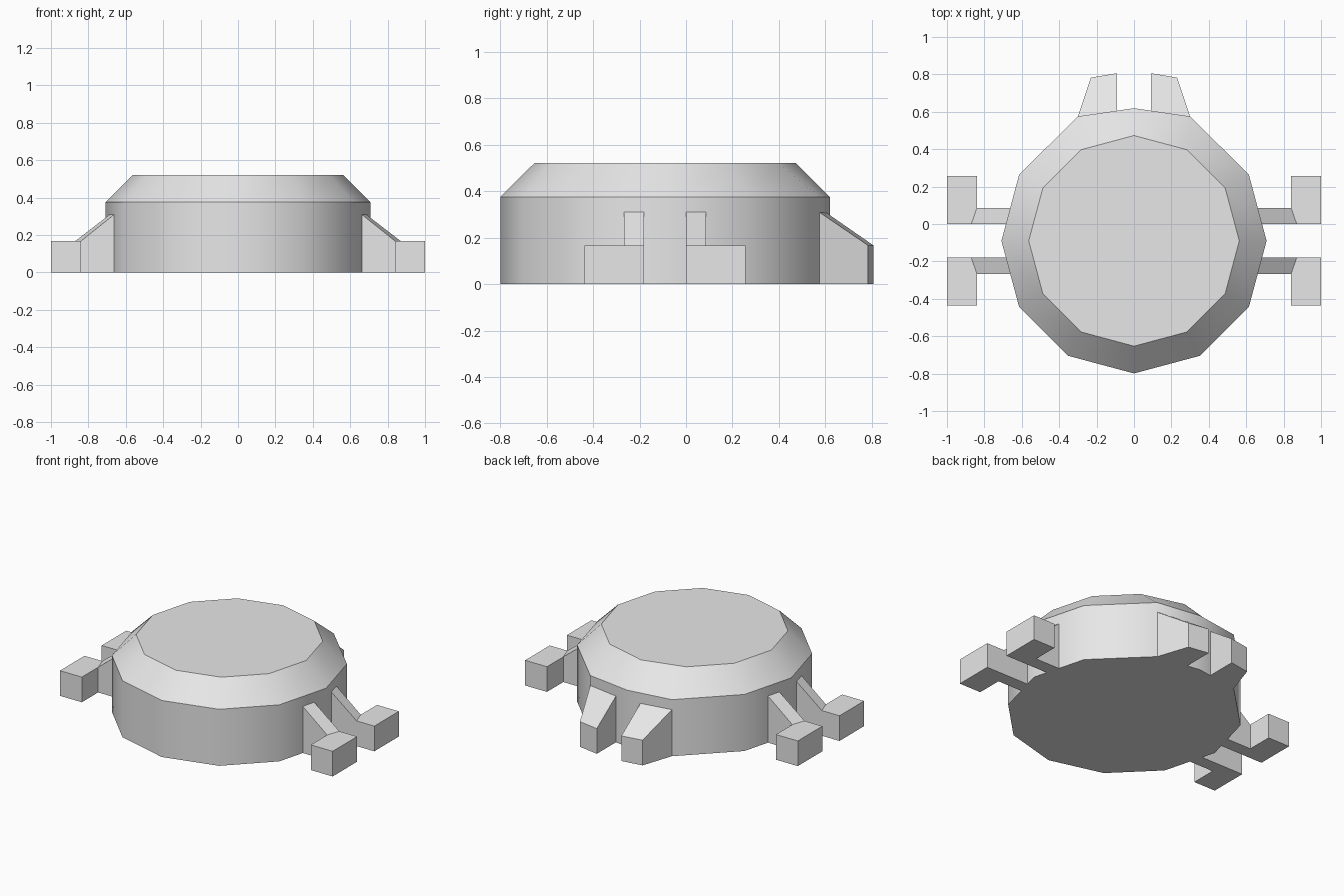
import bpy
import math

cube = bpy.data.objects.get("Cube")
if cube:
    bpy.data.objects.remove(cube, do_unlink=True)

grey = bpy.data.materials.new("light grey")
grey.use_nodes = True
grey.diffuse_color = (0.8, 0.8, 0.8, 1)
grey.node_tree.nodes["Principled BSDF"].inputs["Base Color"].default_value = (0.8, 0.8, 0.8, 1)

CENTRE_Y = -0.09


def loft(name, rings):
    """Closed solid from stacked rings listed anticlockwise, bottom first."""
    n = len(rings[0])
    verts = [p for ring in rings for p in ring]
    faces = [list(range(n))[::-1], list(range(len(verts) - n, len(verts)))]
    for r in range(len(rings) - 1):
        for i in range(n):
            j = (i + 1) % n
            faces.append([r * n + i, r * n + j, (r + 1) * n + j, (r + 1) * n + i])
    mesh = bpy.data.meshes.new(name)
    mesh.from_pydata(verts, [], faces)
    mesh.materials.append(grey)
    obj = bpy.data.objects.new(name, mesh)
    bpy.context.collection.objects.link(obj)
    return obj


def prism(name, outline, heights, sx=1, sy=1):
    """Upright prism with a height per corner, optionally mirrored in x or y."""
    pts = [(x * sx, CENTRE_Y + (y - CENTRE_Y) * sy, h) for (x, y), h in zip(outline, heights)]
    if sx * sy < 0:
        pts.reverse()
    return loft(name, [[(x, y, 0) for x, y, h in pts], pts])


def ring(radius, z, pinch=False):
    """Twelve-sided ring; the pinched one draws two rear corners to the legs."""
    pts = []
    for i in range(12):
        a = math.radians(30 * i)
        x, y = radius * math.cos(a), CENTRE_Y + radius * math.sin(a)
        if pinch and i in (2, 4):
            x, y = math.copysign(0.30, x), 0.575
        pts.append((x, y, z))
    return pts


# Body: twelve-sided drum with a chamfered rim
body = loft("body", [ring(0.709, 0, True), ring(0.709, 0.375, True), ring(0.563, 0.52)])
bpy.ops.object.select_all(action='DESELECT')
body.select_set(True)
bpy.context.view_layer.objects.active = body
bpy.ops.object.shade_smooth_by_angle(angle=math.radians(40))

TOP, LOW = 0.31, 0.167
for sx, side in ((1, "left"), (-1, "right")):
    # Rear legs: tapered wedges
    prism(f"rear_leg_{side}", [(0.09, 0.60), (0.30, 0.573), (0.23, 0.783), (0.09, 0.806)],
          [TOP, TOP, LOW, LOW], sx)
    # Side legs: sloping strut with a block foot
    for sy, end in ((1, "back"), (-1, "front")):
        prism(f"{end}_strut_{side}", [(0.685, 0), (0.87, 0), (0.84, 0.086), (0.661, 0.086)],
              [TOP, LOW, LOW, TOP], sx, sy)
        prism(f"{end}_foot_{side}", [(0.84, 0), (1, 0), (1, 0.257), (0.84, 0.257)],
              [LOW] * 4, sx, sy)
